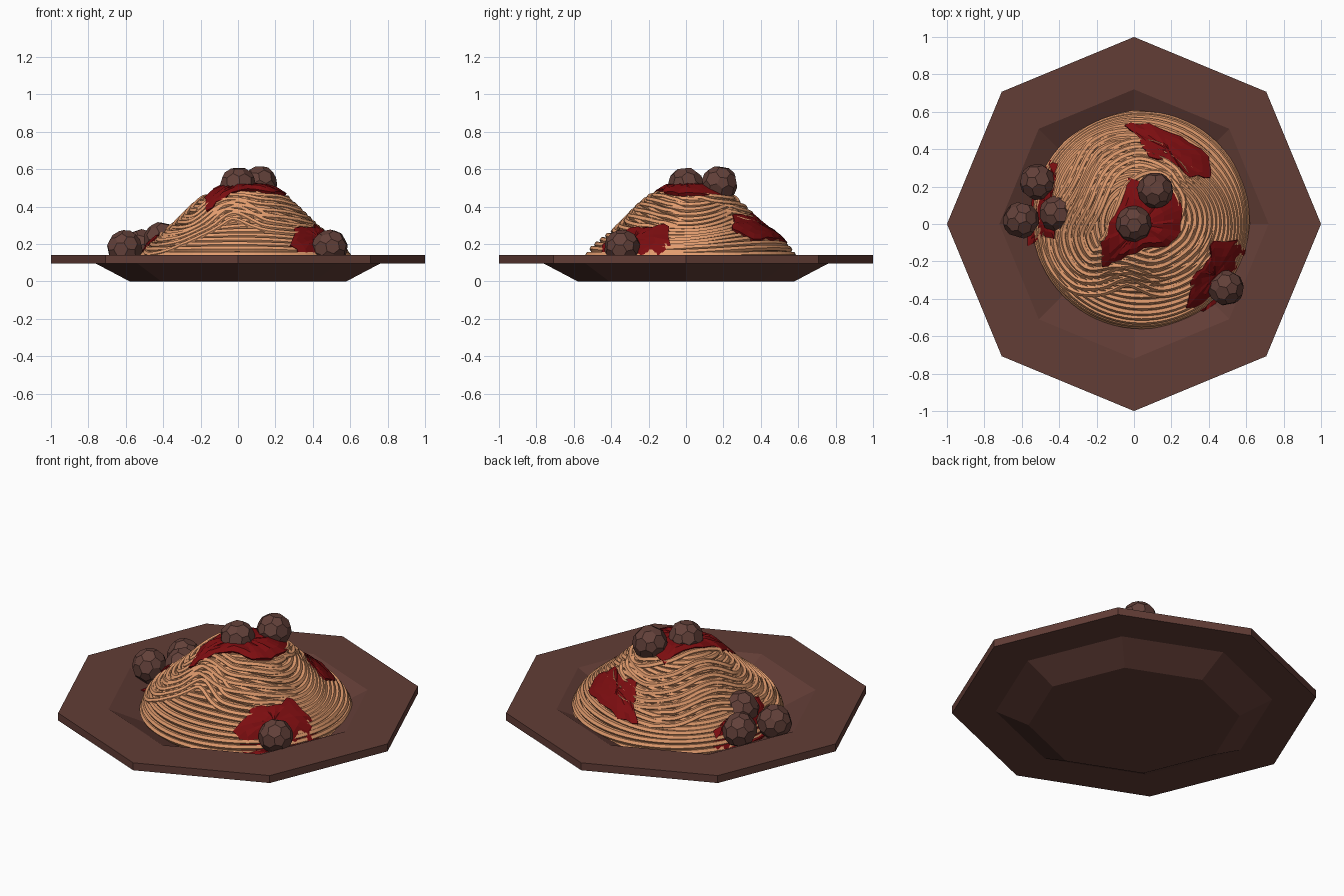
import bpy, bmesh, math, random
from mathutils import Vector, noise

random.seed(4)
if "Cube" in bpy.data.objects:
    bpy.data.objects.remove(bpy.data.objects["Cube"])


def material(name, rgb):
    lin = [(c / 255 / 12.92 if c < 11 else ((c / 255 + 0.055) / 1.055) ** 2.4) for c in rgb]
    m = bpy.data.materials.new(name)
    m.use_nodes = True
    m.diffuse_color = (*lin, 1)
    m.node_tree.nodes["Principled BSDF"].inputs["Base Color"].default_value = (*lin, 1)
    return m


BROWN = material("plate brown", (98, 61, 54))
MEAT = material("meat brown", (98, 64, 57))
PASTA = material("pasta tan", (226, 156, 110))
RED = material("sauce red", (124, 13, 16))


def add_mesh(name, bm, mat):
    bmesh.ops.recalc_face_normals(bm, faces=bm.faces)
    me = bpy.data.meshes.new(name)
    bm.to_mesh(me)
    bm.free()
    ob = bpy.data.objects.new(name, me)
    bpy.context.collection.objects.link(ob)
    me.materials.append(mat)
    return ob


def lathe(name, profile, sides, mat, center=(0, 0)):
    bm = bmesh.new()
    rings = []
    for r, z in profile:
        rings.append([bm.verts.new((center[0] + r * math.cos(math.tau * i / sides),
                                    center[1] + r * math.sin(math.tau * i / sides), z))
                      for i in range(sides)])
    for a, b in zip(rings, rings[1:]):
        for i in range(sides):
            j = (i + 1) % sides
            bm.faces.new((a[i], a[j], b[j], b[i]))
    bm.faces.new(rings[0])
    bm.faces.new(rings[-1])
    return add_mesh(name, bm, mat)


# Octagonal plate with a sunken well
lathe("plate", [(0.58, 0), (0.76, 0.095), (1, 0.095), (1, 0.14), (0.72, 0.14), (0.53, 0.05)], 8, BROWN)

# Mound shape shared by the pasta and the sauce
CX, CY = 0.04, 0.025
MOUND = [(0, 0.495), (0.13, 0.485), (0.22, 0.45), (0.28, 0.4), (0.33, 0.35),
         (0.38, 0.3), (0.46, 0.24), (0.52, 0.19), (0.555, 0.14), (0.575, 0.07)]


def height(x, y):
    r = math.hypot(x - CX, y - CY)
    for (r0, z0), (r1, z1) in zip(MOUND, MOUND[1:]):
        if r <= r1:
            return z0 + (z1 - z0) * (r - r0) / (r1 - r0)
    return max(0.07, MOUND[-1][1])


lathe("pasta_core", [(max(r - 0.014, 0.01), z - 0.02) for r, z in MOUND], 32, PASTA, (CX, CY))


# Pasta strands: round tubes draped over the mound
def strands(name, paths, radius, closed):
    cu = bpy.data.curves.new(name, "CURVE")
    cu.dimensions = "3D"
    cu.bevel_depth = radius
    cu.bevel_resolution = 1
    cu.use_fill_caps = not closed
    for pts in paths:
        sp = cu.splines.new("POLY")
        sp.points.add(len(pts) - 1)
        for p, co in zip(sp.points, pts):
            p.co = (*co, 1)
        sp.use_cyclic_u = closed
        sp.use_smooth = False
    tmp = bpy.data.objects.new(name + "_curve", cu)
    bpy.context.collection.objects.link(tmp)
    bpy.context.view_layer.update()
    me = bpy.data.meshes.new_from_object(tmp.evaluated_get(bpy.context.evaluated_depsgraph_get()))
    bpy.data.objects.remove(tmp)
    me.name = name
    me.materials.clear()
    me.materials.append(PASTA)
    ob = bpy.data.objects.new(name, me)
    bpy.context.collection.objects.link(ob)


def along(profile, d):
    for (r0, z0), (r1, z1) in zip(profile, profile[1:]):
        seg = math.hypot(r1 - r0, z1 - z0)
        if d <= seg:
            return r0 + (r1 - r0) * d / seg
        d -= seg
    return None


coils, dist = [], 0.05
while (r := along(MOUND, dist)) is not None:
    wave = 0.1 * math.sin(math.pi * min(1, r / 0.55))
    phase = random.uniform(-0.15, 0.15)
    ring = []
    for i in range(72):
        a = math.tau * i / 72
        q = r * (1 + wave * (math.sin(2 * a + phase + 5 * r) + 0.5 * math.sin(3 * a + 2)))
        x, y = CX + q * math.cos(a), CY + q * math.sin(a)
        ring.append((x, y, height(x, y) - 0.012))
    coils.append(ring)
    dist += 0.031
strands("pasta_coils", coils, 0.018, True)


# Swirled bundles of parallel strands lying over the coils
def smooth_path(ctrl, steps=8):
    p = [Vector(c) for c in [ctrl[0]] + ctrl + [ctrl[-1]]]
    out = []
    for a, b, c, d in zip(p, p[1:], p[2:], p[3:]):
        for k in range(steps):
            t = k / steps
            out.append(0.5 * (2 * b + (c - a) * t + (2 * a - 5 * b + 4 * c - d) * t * t
                              + (3 * b - a - 3 * c + d) * t ** 3))
    return out + [p[-1]]


def bundle(name, ctrl, count, gap, lift):
    mid = smooth_path(ctrl)
    paths = []
    for k in range(count):
        off = (k - (count - 1) / 2) * gap
        pts = []
        for i, p in enumerate(mid):
            t = (mid[min(i + 1, len(mid) - 1)] - mid[max(i - 1, 0)]).normalized()
            q = p + Vector((-t.y, t.x)) * off
            fade = min(1, i / 6, (len(mid) - 1 - i) / 6)
            pts.append((q.x, q.y, height(q.x, q.y) - 0.02 + (lift + 0.02) * fade - 0.015 * (1 - fade)))
        paths.append(pts)
    strands(name, paths, 0.017, False)


bundle("pasta_swirl", [(0.31, 0.12), (0.22, 0.3), (0.03, 0.38), (-0.14, 0.3), (-0.24, 0.1), (-0.31, -0.06),
                       (-0.24, -0.2), (-0.08, -0.19), (0.12, -0.23), (0.3, -0.12), (0.36, 0.03)], 5, 0.033, 0.0)
bundle("pasta_front_wave", [(-0.44, 0.1), (-0.43, -0.15), (-0.32, -0.3), (-0.18, -0.32), (-0.03, -0.27),
                            (0.15, -0.33), (0.33, -0.25), (0.44, -0.08)], 4, 0.033, -0.002)
bundle("pasta_back_sweep", [(-0.02, 0.47), (-0.2, 0.4), (-0.31, 0.2), (-0.41, 0.02), (-0.44, -0.15)], 4, 0.033, 0.0)
bundle("pasta_top_loop", [(0.2, 0.0), (0.23, 0.13), (0.13, 0.24), (0.0, 0.2),
                          (-0.07, 0.05), (-0.13, -0.1), (-0.2, -0.12)], 3, 0.033, 0.003)


# Sauce patches with ragged, low edges
def sauce(name, outline, lift=0.022):
    pts = []
    for a, b in zip(outline, outline[1:] + outline[:1]):
        for k in range(3):
            p = Vector(a).lerp(Vector(b), k / 3)
            pts.append(p + Vector((random.uniform(-1, 1), random.uniform(-1, 1))) * (0.012 if k else 0))
    mid = sum((Vector(p) for p in outline), Vector((0, 0))) / len(outline)
    bm = bmesh.new()
    rings = []
    for s in (1, 0.8, 0.55, 0.28):
        ring = []
        for p in pts:
            q = mid.lerp(p, s)
            up = lift * (0.75 if s == 1 else 1) + random.uniform(-0.004, 0.006)
            ring.append(bm.verts.new((q.x, q.y, height(q.x, q.y) + up)))
        rings.append(ring)
    n = len(pts)
    for a, b in zip(rings, rings[1:]):
        for i in range(n):
            bm.faces.new((a[i], a[(i + 1) % n], b[(i + 1) % n], b[i]))
    tip = bm.verts.new((mid.x, mid.y, height(mid.x, mid.y) + lift))
    for i in range(n):
        bm.faces.new((rings[-1][i], rings[-1][(i + 1) % n], tip))
    ob = add_mesh(name, bm, RED)
    mod = ob.modifiers.new("thickness", "SOLIDIFY")
    mod.thickness = 0.03
    mod.offset = -1


sauce("sauce_top", [(-0.03, 0.25), (0.05, 0.22), (0.2, 0.19), (0.26, 0.08), (0.25, -0.04), (0.18, -0.12),
                    (0.05, -0.13), (-0.08, -0.2), (-0.17, -0.23), (-0.18, -0.1), (-0.1, 0.05)], 0.03)
sauce("sauce_back", [(-0.05, 0.53), (0.08, 0.54), (0.25, 0.47), (0.4, 0.36), (0.41, 0.25),
                     (0.3, 0.25), (0.2, 0.33), (0.08, 0.36), (0.03, 0.46)])
sauce("sauce_right", [(0.6, -0.07), (0.43, -0.09), (0.39, -0.2), (0.3, -0.3), (0.28, -0.45),
                      (0.38, -0.47), (0.5, -0.4), (0.6, -0.22)])
sauce("sauce_left", [(-0.42, 0.36), (-0.5, 0.27), (-0.55, 0.08), (-0.57, -0.12), (-0.48, -0.06),
                     (-0.43, -0.08), (-0.4, 0.06), (-0.44, 0.2)])

# Faceted meatballs
for name, x, y, z in [("top_front", 0, 0, 0.515), ("top_back", 0.115, 0.18, 0.522),
                      ("left_outer", -0.605, 0.02, 0.175), ("left_back", -0.515, 0.225, 0.18),
                      ("left_inner", -0.41, 0.055, 0.22), ("right_front", 0.49, -0.34, 0.18)]:
    bm = bmesh.new()
    bmesh.ops.create_icosphere(bm, subdivisions=1, radius=0.112)
    bmesh.ops.bevel(bm, geom=bm.verts[:], offset=33, offset_type="PERCENT", segments=1, affect="VERTICES")
    for v in bm.verts:
        v.co *= 1 + 0.05 * noise.noise(v.co * 12 + Vector((x, y, z)) * 9)
    ob = add_mesh("meatball_" + name, bm, MEAT)
    ob.location = (x, y, z)
    ob.rotation_euler = [random.uniform(0, math.tau) for _ in range(3)]
